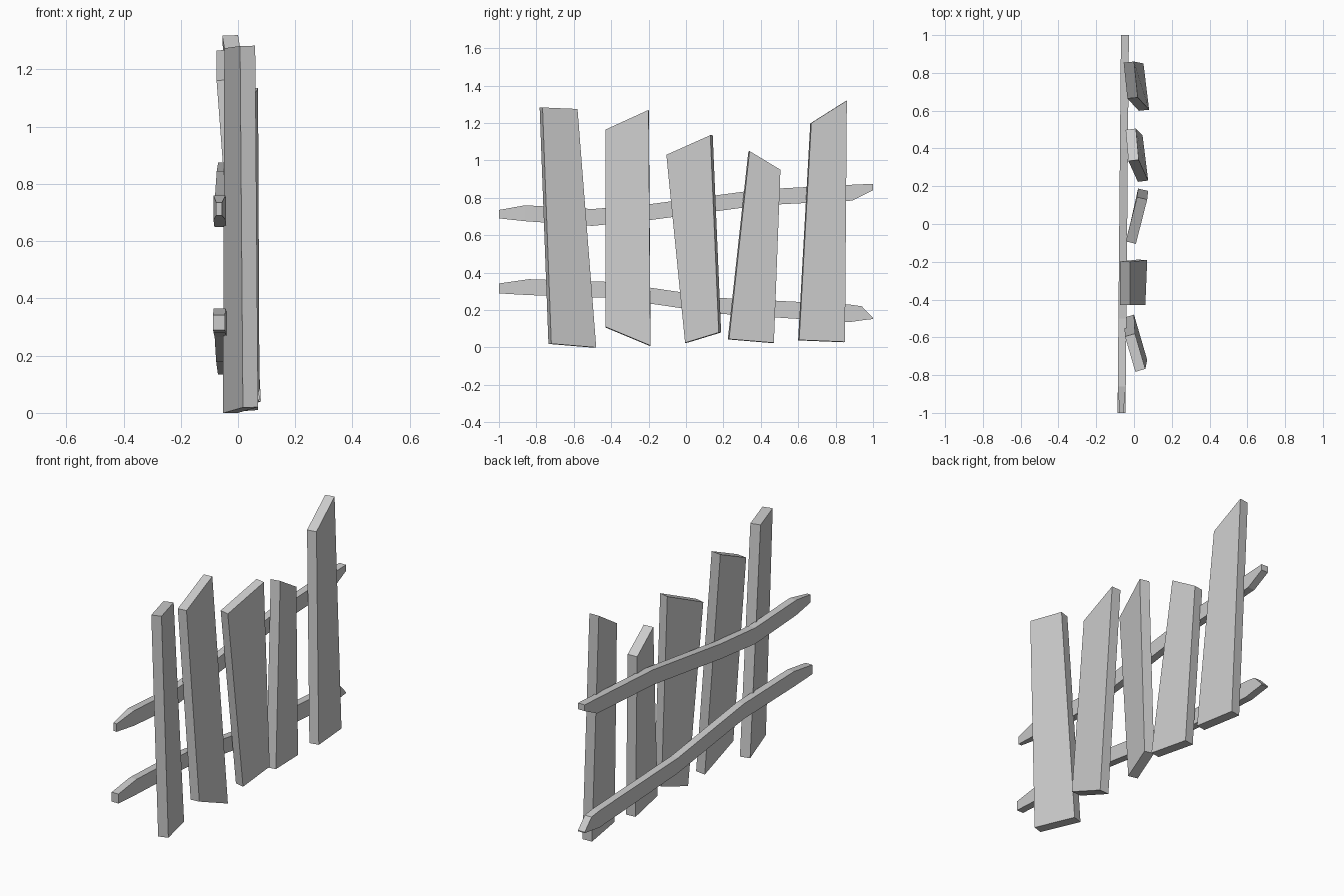
import bpy
import bmesh
from mathutils import Vector

default_cube = bpy.data.objects.get("Cube")
if default_cube:
    bpy.data.objects.remove(default_cube, do_unlink=True)

# One plain grey for the whole fence
GREY = (0.6, 0.6, 0.6, 1.0)
grey = bpy.data.materials.new("plain grey")
grey.use_nodes = True
grey.diffuse_color = GREY
grey.node_tree.nodes["Principled BSDF"].inputs["Base Color"].default_value = GREY


def loft(name, sections):
    """Join a row of four-cornered sections into one closed, flat-shaded solid."""
    bm = bmesh.new()
    rings = [[bm.verts.new(point) for point in section] for section in sections]
    for ring, following in zip(rings, rings[1:]):
        for i in range(4):
            j = (i + 1) % 4
            bm.faces.new((ring[i], ring[j], following[j], following[i]))
    bm.faces.new(rings[0])
    bm.faces.new(rings[-1])
    bmesh.ops.recalc_face_normals(bm, faces=bm.faces[:])
    mesh = bpy.data.meshes.new(name)
    bm.to_mesh(mesh)
    bm.free()
    mesh.materials.append(grey)
    part = bpy.data.objects.new(name, mesh)
    bpy.context.collection.objects.link(part)
    return part


def picket(name, outer_corners, thickness=0.055):
    """Crooked board: an outer face, thickened towards the rails."""
    outer = [Vector(corner) for corner in outer_corners]
    normal = (outer[2] - outer[0]).cross(outer[3] - outer[1]).normalized()
    if normal.x < 0:
        normal.negate()
    inner = [corner - normal * thickness for corner in outer]
    return loft(name, [outer, inner])


def rail(name, stations):
    """Bent rail along y: each station is y, underside, top and width."""
    sections = []
    for y, low, high, width in stations:
        middle = -0.057 + 0.009 * y
        left, right = middle - width / 2, middle + width / 2
        sections.append([(left, y, low), (right, y, low),
                         (right, y, high), (left, y, high)])
    return loft(name, sections)


# Pickets: bottom near, bottom far, top far, top near
picket("picket_1", [(0.07, -0.72, 0.02), (0, -0.48, 0),
                    (0.005, -0.58, 1.275), (0.06, -0.767, 1.283)])
picket("picket_2", [(0.06, -0.43, 0.11), (0.07, -0.19, 0.01),
                    (-0.02, -0.2, 1.27), (-0.02, -0.43, 1.165)])
picket("picket_3", [(0.035, -0.005, 0.025), (0.075, 0.175, 0.08),
                    (0.07, 0.13, 1.135), (0.01, -0.105, 1.03)])
picket("picket_4", [(0.075, 0.23, 0.045), (0.045, 0.47, 0.025),
                    (0.01, 0.505, 0.95), (0.025, 0.34, 1.05)])
picket("picket_5", [(0.08, 0.605, 0.04), (0.05, 0.85, 0.03),
                    (0, 0.86, 1.32), (0.02, 0.67, 1.2)])

# Rails, with tapered ends
FULL = 0.042
rail("upper_rail", [(-1, 0.69, 0.735, 0.02), (-0.86, 0.675, 0.76, FULL),
                    (-0.5, 0.65, 0.74, FULL), (-0.2, 0.68, 0.765, FULL),
                    (0.4, 0.76, 0.845, FULL), (0.89, 0.785, 0.87, FULL),
                    (1, 0.84, 0.875, FULL)])
rail("lower_rail", [(-1, 0.289, 0.342, FULL), (-0.84, 0.28, 0.365, FULL),
                    (-0.4, 0.265, 0.35, FULL), (0.18, 0.18, 0.265, FULL),
                    (0.87, 0.135, 0.23, FULL), (0.94, 0.145, 0.22, FULL),
                    (1, 0.152, 0.158, FULL)])
